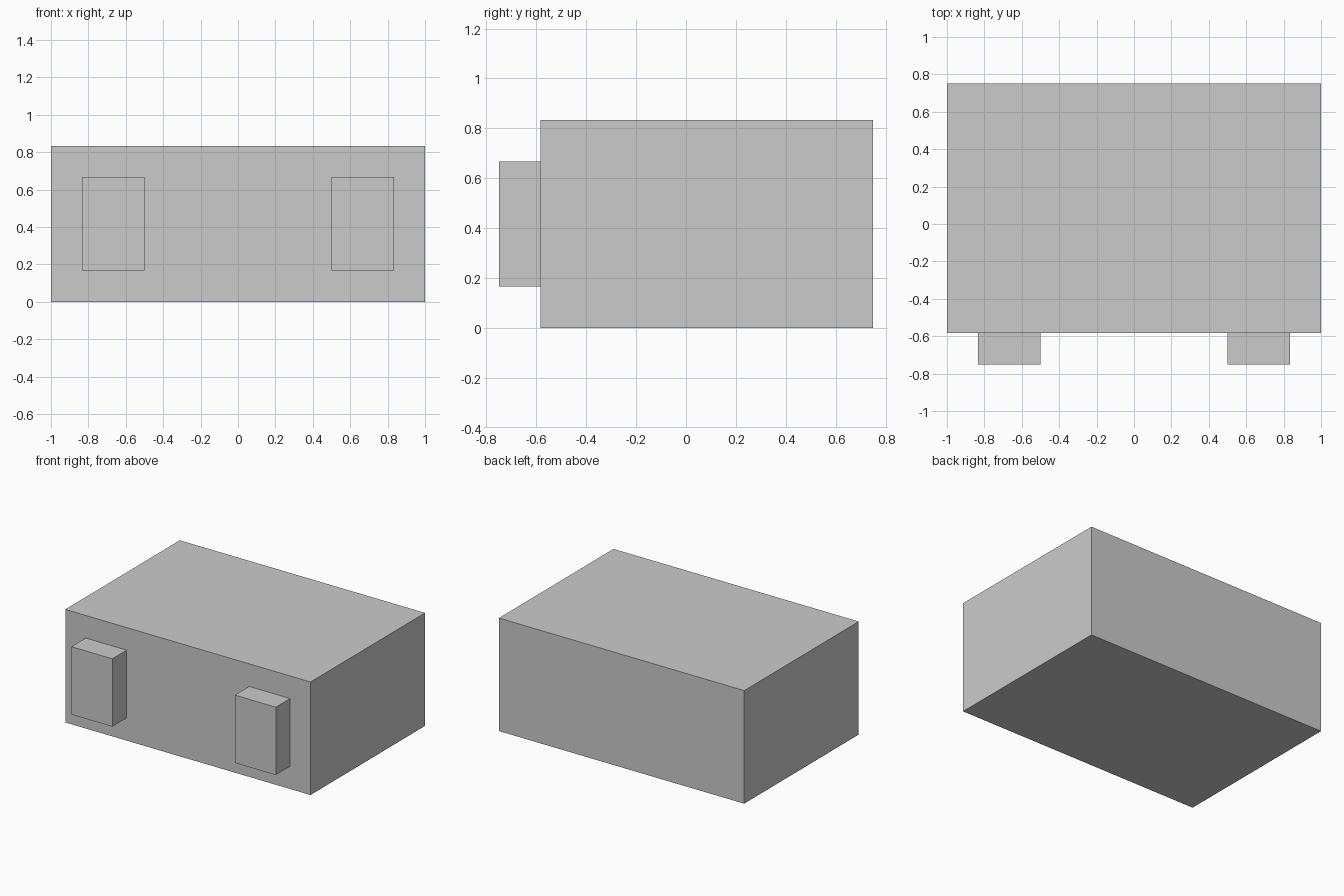
import bpy

if "Cube" in bpy.data.objects:
    bpy.data.objects.remove(bpy.data.objects["Cube"])

U = 1 / 6  # the model sits on a grid of sixths


def box(name, lo, hi):
    """Axis-aligned box between two corners given in grid units."""
    centre = [(a + b) / 2 * U for a, b in zip(lo, hi)]
    size = [(b - a) * U for a, b in zip(lo, hi)]
    bpy.ops.mesh.primitive_cube_add(size=1, location=centre)
    obj = bpy.context.object
    obj.name = name
    obj.scale = size
    bpy.ops.object.transform_apply(location=False, rotation=False, scale=True)
    return obj


# Main block
box("body", (-6, -3.5, 0), (6, 4.5, 5))

# Two raised blocks on the front face
for side, x in (("left", -4), ("right", 4)):
    box(f"front_block_{side}", (x - 1, -4.5, 1), (x + 1, -3.5, 4))
